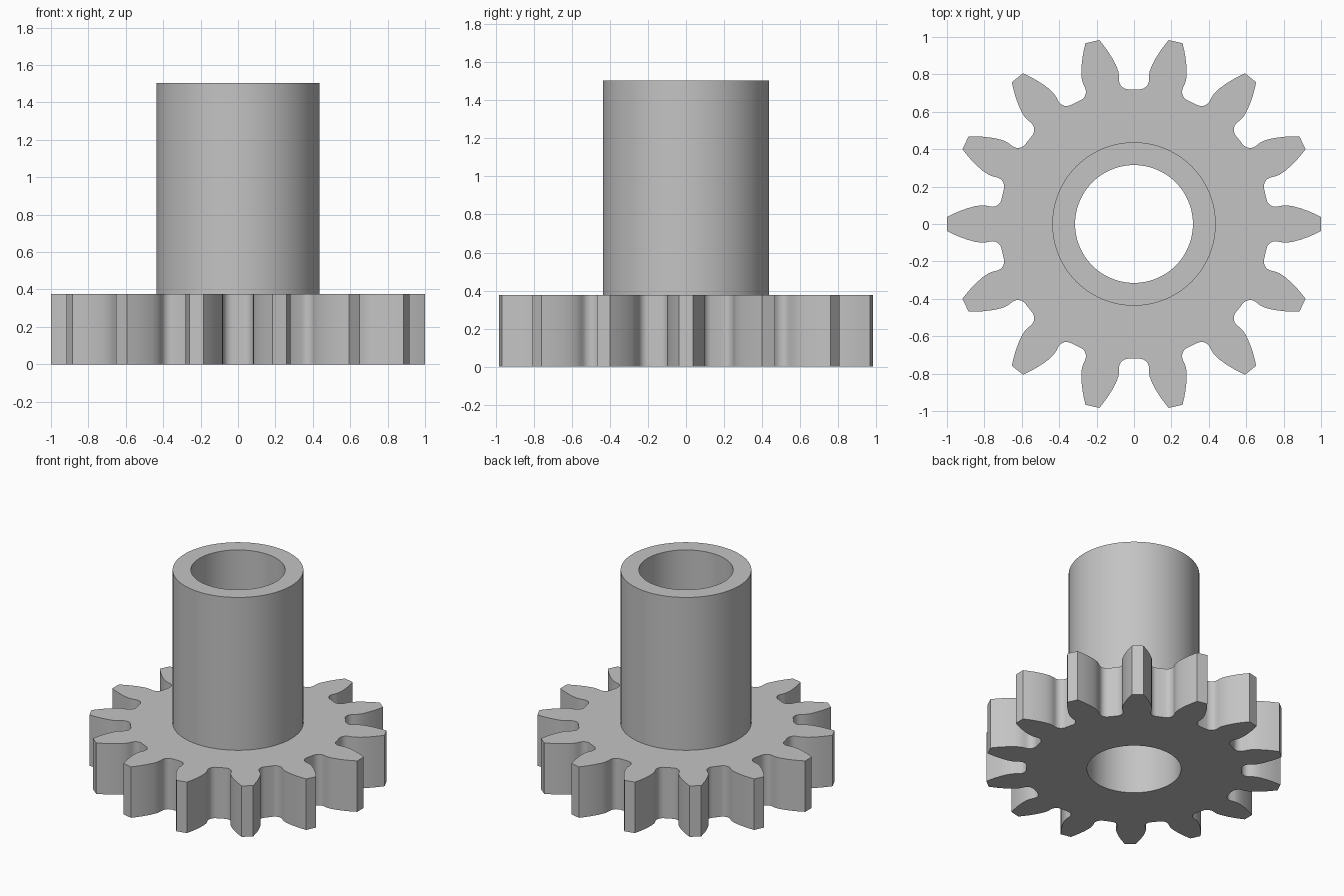
import bpy, bmesh, math

if "Cube" in bpy.data.objects:
    bpy.data.objects.remove(bpy.data.objects["Cube"])

TEETH = 14
HALF = math.pi / TEETH          # half the tooth pitch
GEAR_H, HUB_H = 0.376, 1.504
HUB_R, BORE_R = 0.437, 0.315
SEGMENTS = 96

steel = bpy.data.materials.new("grey metal")
steel.diffuse_color = (0.55, 0.55, 0.55, 1)
steel.use_nodes = True
steel.node_tree.nodes["Principled BSDF"].inputs["Base Color"].default_value = steel.diffuse_color


def circle(radius, n=SEGMENTS):
    return [(radius * math.cos(2 * math.pi * i / n),
             radius * math.sin(2 * math.pi * i / n)) for i in range(n)]


def gear_outline():
    # Half tooth as (radial, sideways): tip to widest point of the flank
    half = [(1, .038), (.965, .055), (.93, .07), (.89, .084),
            (.85, .095), (.815, .1), (.79, .098)]
    # Rounded fillet down to the flat root between two teeth
    for i in range(8):
        a = -math.pi / 2 * i / 7
        x, y = .03 + .05 * math.cos(a), .77 + .05 * math.sin(a)
        half.append((y * math.cos(HALF) + x * math.sin(HALF),
                     y * math.sin(HALF) - x * math.cos(HALF)))
    tooth = [(r, -w) for r, w in reversed(half)] + half
    outline = []
    for t in range(TEETH):
        c, s = math.cos(2 * HALF * t), math.sin(2 * HALF * t)
        outline += [(r * c - w * s, r * s + w * c) for r, w in tooth]
    return outline


def add_loop(bm, points, z):
    verts = [bm.verts.new((x, y, z)) for x, y in points]
    edges = [bm.edges.new((verts[i - 1], verts[i])) for i in range(len(verts))]
    return verts, edges


def wall(bm, lower, upper):
    for i in range(len(lower)):
        bm.faces.new((lower[i - 1], lower[i], upper[i], upper[i - 1]))


def finish(name, bm):
    bmesh.ops.recalc_face_normals(bm, faces=bm.faces[:])
    mesh = bpy.data.meshes.new(name)
    bm.to_mesh(mesh)
    bm.free()
    mesh.materials.append(steel)
    obj = bpy.data.objects.new(name, mesh)
    bpy.context.collection.objects.link(obj)
    bpy.ops.object.select_all(action='DESELECT')
    obj.select_set(True)
    bpy.context.view_layer.objects.active = obj
    bpy.ops.object.shade_smooth_by_angle(angle=math.radians(30))


# Toothed gear plate with a round bore
bm = bmesh.new()
outline, bore = gear_outline(), circle(BORE_R)
rims = []
for z in (0, GEAR_H):
    outer, outer_edges = add_loop(bm, outline, z)
    inner, inner_edges = add_loop(bm, bore, z)
    bmesh.ops.triangle_fill(bm, edges=outer_edges + inner_edges,
                            use_beauty=True, normal=(0, 0, 1))
    rims.append((outer, inner))
wall(bm, rims[0][0], rims[1][0])
wall(bm, rims[0][1], rims[1][1])
finish("gear_plate", bm)

# Hollow hub standing on the plate, open where it joins the gear
bm = bmesh.new()
loops = [add_loop(bm, circle(r), z)[0] for r, z in
         ((HUB_R, GEAR_H), (HUB_R, HUB_H), (BORE_R, HUB_H), (BORE_R, GEAR_H))]
for lower, upper in zip(loops, loops[1:]):
    wall(bm, lower, upper)
finish("hub_tube", bm)
